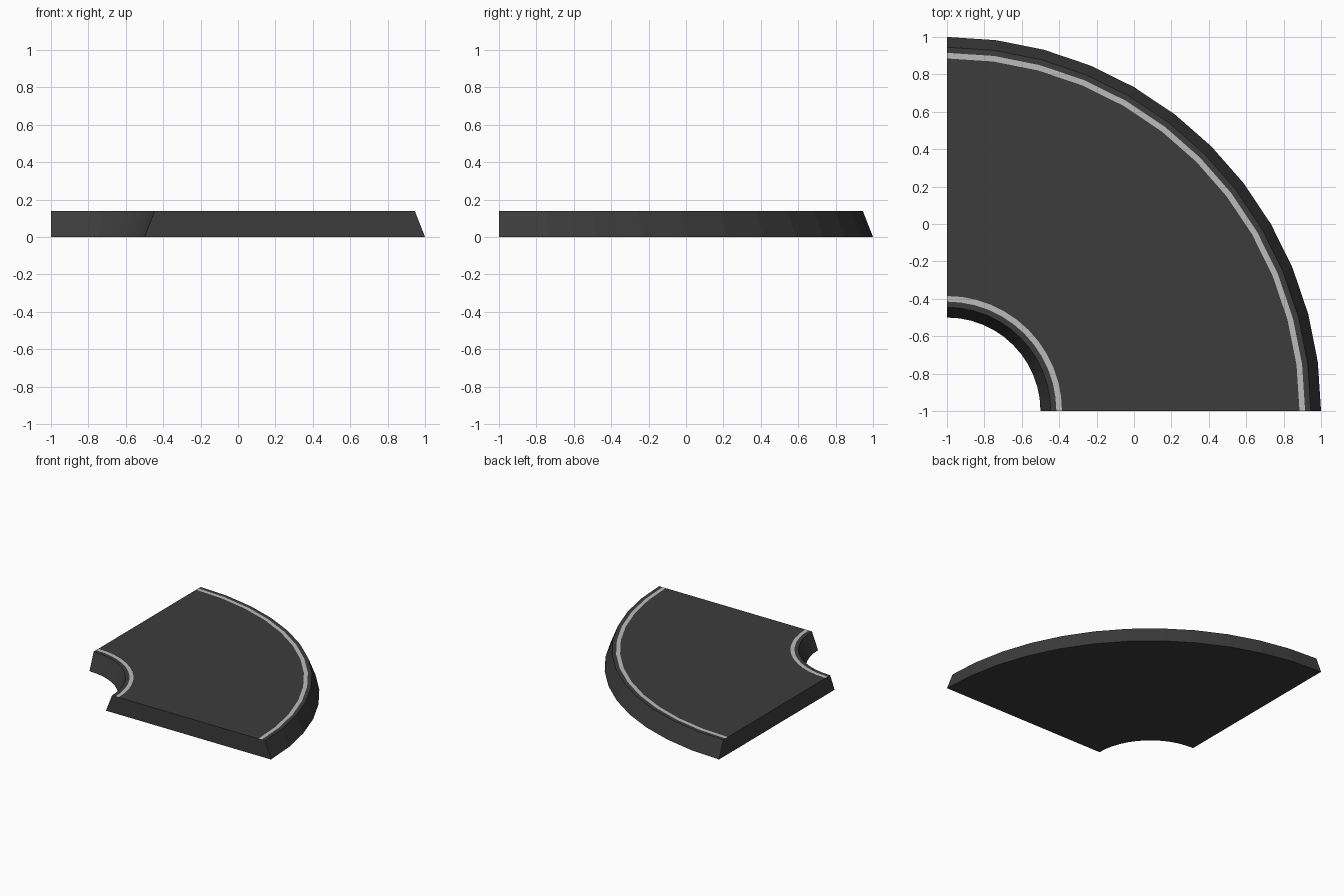
import bpy, bmesh
from math import sin, cos, pi

if "Cube" in bpy.data.objects:
    bpy.data.objects.remove(bpy.data.objects["Cube"])

SEGMENTS = 12
H = 0.14
CORNER = -1.0  # bend centre lies on the tile corner


def material(name, grey):
    m = bpy.data.materials.new(name)
    m.diffuse_color = (grey, grey, grey, 1)
    m.use_nodes = True
    m.node_tree.nodes["Principled BSDF"].inputs["Base Color"].default_value = m.diffuse_color
    return m


# Cross-section (radius, height), with the material of the band that follows each point
profile = [
    (0.50, 0, 0), (0.555, H, 0),      # inner sloped wall, inner verge
    (0.585, H, 1), (0.615, H, 0),     # inner edge line, carriageway
    (1.885, H, 1), (1.915, H, 0),     # outer edge line, outer verge
    (1.945, H, 0), (2.00, 0, 0),      # outer sloped wall, underside
]

bm = bmesh.new()
rings = []
for i in range(SEGMENTS + 1):
    a = pi / 2 * i / SEGMENTS
    rings.append([bm.verts.new((CORNER + r * cos(a), CORNER + r * sin(a), z))
                  for r, z, _ in profile])

# Sweep the bands around the quarter turn
n = len(profile)
for a, b in zip(rings, rings[1:]):
    for j in range(n):
        k = (j + 1) % n
        face = bm.faces.new((a[j], a[k], b[k], b[j]))
        face.material_index = profile[j][2]

# Straight end faces
bm.faces.new(rings[0])
bm.faces.new(rings[-1][::-1])
bmesh.ops.recalc_face_normals(bm, faces=bm.faces)

mesh = bpy.data.meshes.new("road_bend")
bm.to_mesh(mesh)
bm.free()
mesh.materials.append(material("asphalt", 0.045))
mesh.materials.append(material("edge_line", 0.5))
road = bpy.data.objects.new("road_bend", mesh)
bpy.context.collection.objects.link(road)
